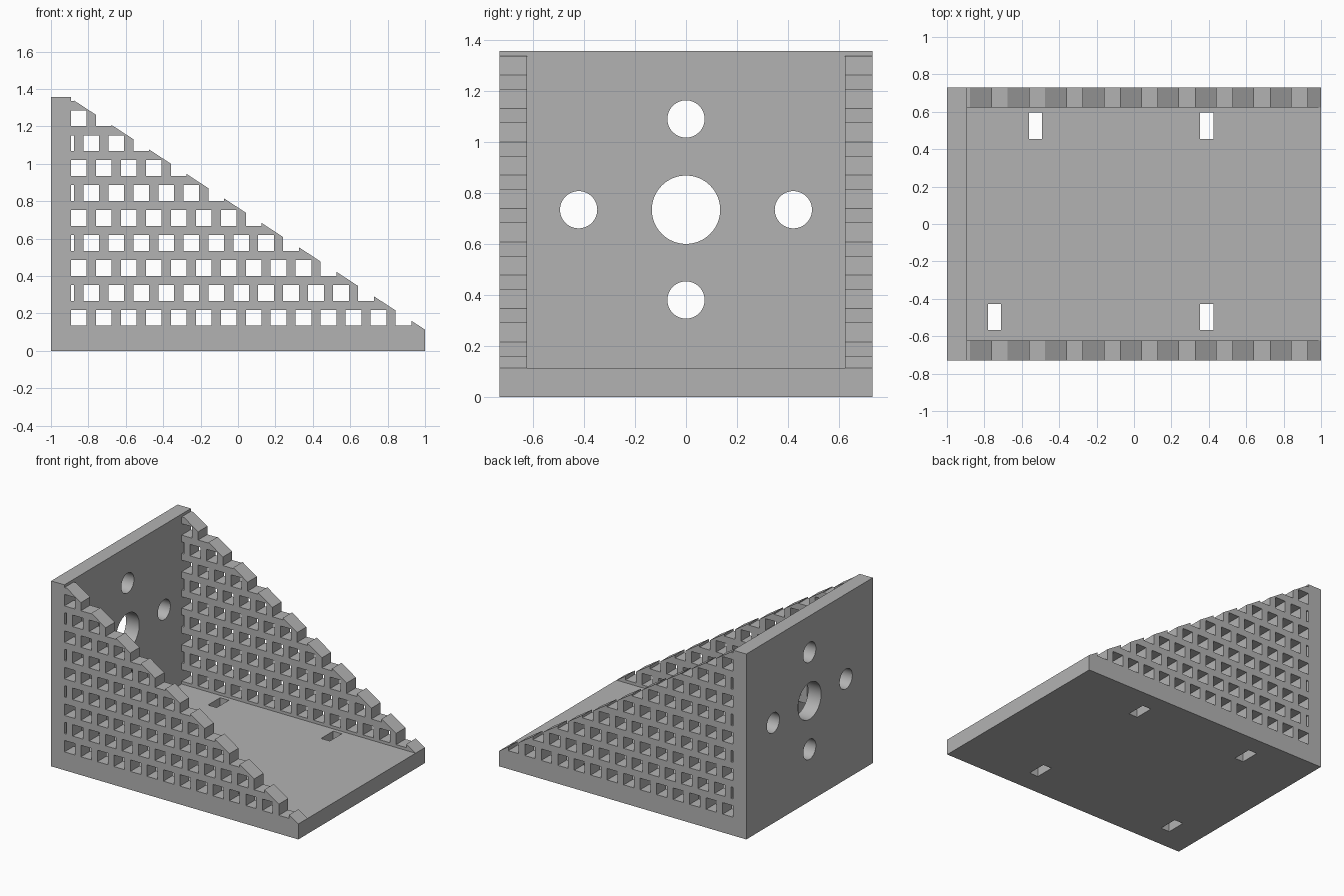
import bpy
import bmesh
import math
from mathutils import Matrix, Vector

cube = bpy.data.objects.get("Cube")
if cube:
    bpy.data.objects.remove(cube, do_unlink=True)

# Main dimensions
HALF_Y = 0.731
HEIGHT = 1.356
PLATE_X = -0.893      # inner face of the upright plate
BASE_Z = 0.113        # top of the base
SLOPE_Z = 1.349       # top of the side walls
WALL_Y = 0.624        # inner face of the side walls
PITCH, HOLE = 0.1335, 0.084

grey = bpy.data.materials.new("plain grey")
grey.use_nodes = True
colour = (0.45, 0.45, 0.45, 1)
grey.diffuse_color = colour
grey.node_tree.nodes["Principled BSDF"].inputs["Base Color"].default_value = colour


def make_object(name, bm):
    bmesh.ops.recalc_face_normals(bm, faces=bm.faces)
    mesh = bpy.data.meshes.new(name)
    bm.to_mesh(mesh)
    bm.free()
    mesh.materials.append(grey)
    obj = bpy.data.objects.new(name, mesh)
    bpy.context.collection.objects.link(obj)
    return obj


def add_box(bm, low, high):
    low, high = Vector(low), Vector(high)
    size = Matrix.Diagonal(high - low).to_4x4()
    bmesh.ops.create_cube(bm, size=1, matrix=Matrix.Translation((low + high) / 2) @ size)


def add_bore(bm, y, z, radius):
    place = Matrix.Translation((-0.95, y, z)) @ Matrix.Rotation(math.pi / 2, 4, "Y")
    bmesh.ops.create_cone(bm, cap_ends=True, segments=64, radius1=radius,
                          radius2=radius, depth=0.4, matrix=place)


def cut(target, name, bm):
    cutter = make_object(name, bm)
    cutter.hide_render = True
    mod = target.modifiers.new(name, "BOOLEAN")
    mod.operation = "DIFFERENCE"
    mod.solver = "EXACT"
    mod.object = cutter
    bpy.context.view_layer.objects.active = target
    bpy.ops.object.modifier_apply(modifier=mod.name)
    bpy.data.objects.remove(cutter, do_unlink=True)


# Solid wedge from the side profile
profile = [(-1, 0), (1, 0), (1, BASE_Z), (PLATE_X, SLOPE_Z),
           (PLATE_X, HEIGHT), (-1, HEIGHT)]
bm = bmesh.new()
side = bm.faces.new([bm.verts.new((x, -HALF_Y, z)) for x, z in profile])
swept = bmesh.ops.extrude_face_region(bm, geom=[side])["geom"]
bmesh.ops.translate(bm, vec=(0, 2 * HALF_Y, 0),
                    verts=[v for v in swept if isinstance(v, bmesh.types.BMVert)])
bracket = make_object("angle_bracket", bm)

# Pocket between the two side walls
bm = bmesh.new()
add_box(bm, (PLATE_X, -WALL_Y, BASE_Z), (1.5, WALL_Y, 2))
cut(bracket, "pocket_cutter", bm)

# Staggered square lattice, running out through the sloping edge
bm = bmesh.new()
slope = (SLOPE_Z - BASE_Z) / (1 - PLATE_X)
for row in range(10):
    z = 0.134 + row * PITCH
    x = PLATE_X - (row % 2) * (PITCH / 2)
    while SLOPE_Z - slope * (max(x, PLATE_X) - PLATE_X) > z:
        add_box(bm, (max(x, PLATE_X), -1, z), (x + HOLE, 1, z + HOLE))
        x += PITCH
cut(bracket, "lattice_cutter", bm)

# Round holes in the upright plate
bm = bmesh.new()
add_bore(bm, 0, 0.734, 0.134)
for y, z in [(0, 1.09), (0, 0.38), (-0.421, 0.734), (0.421, 0.734)]:
    add_bore(bm, y, z, 0.073)
cut(bracket, "bore_cutter", bm)

# Mounting slots in the base
bm = bmesh.new()
for x, y in [(-0.526, 0.525), (0.389, 0.525), (-0.746, -0.498), (0.389, -0.498)]:
    add_box(bm, (x - 0.035, y - 0.07, -0.1), (x + 0.035, y + 0.07, 0.2))
cut(bracket, "slot_cutter", bm)

# Smooth only the bores
bpy.ops.object.select_all(action="DESELECT")
bracket.select_set(True)
bpy.context.view_layer.objects.active = bracket
bpy.ops.object.shade_smooth_by_angle(angle=math.radians(30))
